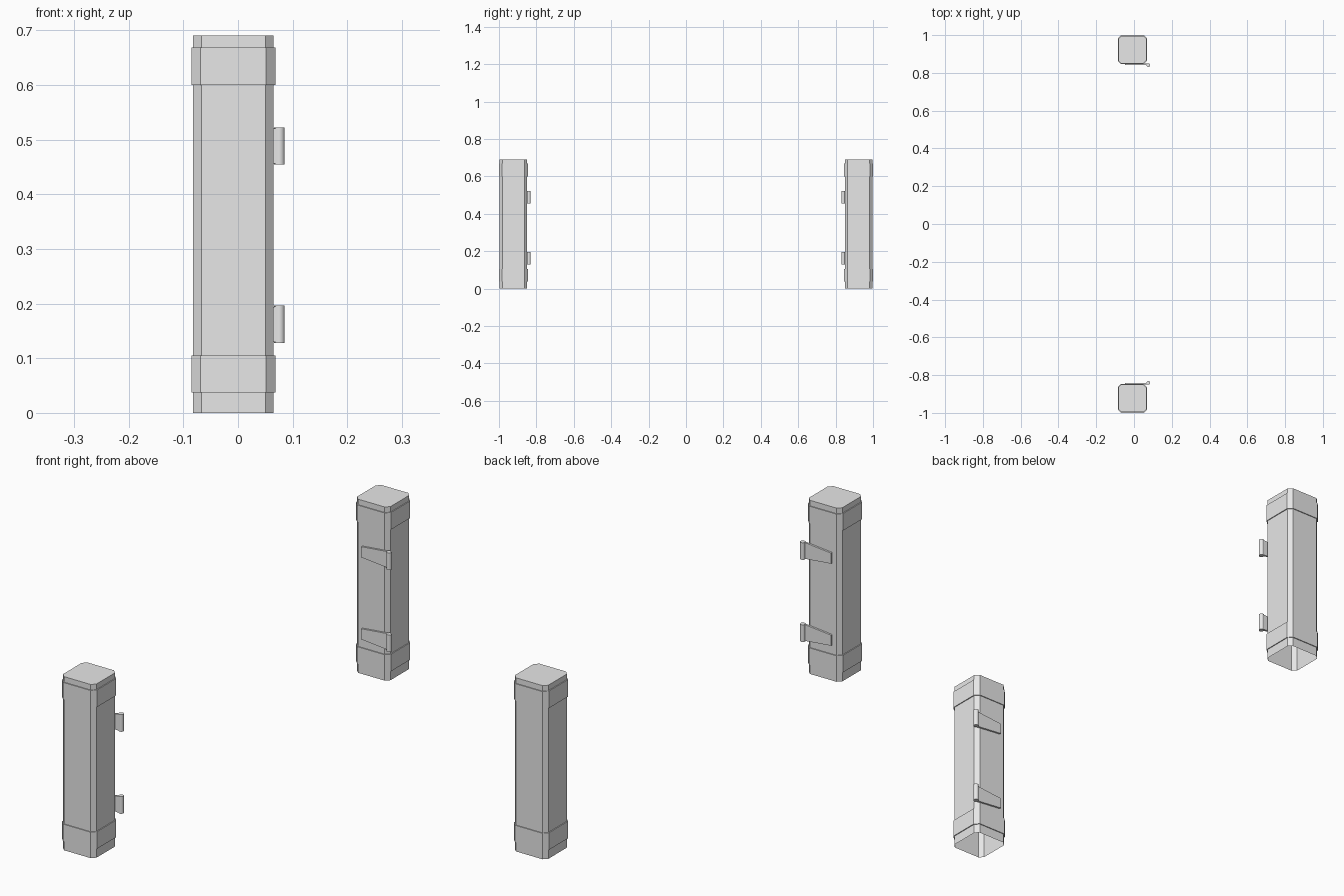
import bpy, bmesh, math
from mathutils import Matrix

cube = bpy.data.objects.get("Cube")
if cube:
    bpy.data.objects.remove(cube, do_unlink=True)

CX, CY = -0.0085, -0.923      # centre of the front post
BODY, BAND = 0.0735, 0.077    # half widths
BARREL_X, BARREL_Y = 0.0755, -0.841

grey = bpy.data.materials.new("light_grey")
grey.use_nodes = True
grey.diffuse_color = (0.8, 0.8, 0.8, 1)
grey.node_tree.nodes["Principled BSDF"].inputs["Base Color"].default_value = (0.8, 0.8, 0.8, 1)


def finish(name, bm):
    """Turn the bmesh into an object, mirrored from the front post to the back post."""
    bmesh.ops.recalc_face_normals(bm, faces=bm.faces)
    mesh = bpy.data.meshes.new(name)
    bm.to_mesh(mesh)
    bm.free()
    mesh.materials.append(grey)
    obj = bpy.data.objects.new(name, mesh)
    bpy.context.collection.objects.link(obj)
    mirror = obj.modifiers.new("mirror", 'MIRROR')
    mirror.use_axis = (False, True, False)
    mirror.use_mirror_merge = False
    return obj


def octagon(bm, half, z, cut):
    """Square outline with chamfered corners."""
    a, b = half, half - cut
    pts = [(a, -b), (a, b), (b, a), (-b, a), (-a, b), (-a, -b), (-b, -a), (b, -a)]
    return [bm.verts.new((CX + x, CY + y, z)) for x, y in pts]


def loft(bm, rings):
    for lower, upper in zip(rings, rings[1:]):
        for i in range(8):
            j = (i + 1) % 8
            bm.faces.new((lower[i], lower[j], upper[j], upper[i]))


# Post: capped on top, hollow and open below
bm = bmesh.new()
rings = [octagon(bm, BODY, z, 0.015) for z in (0, 0.69)]
loft(bm, rings)
bm.faces.new(rings[-1])
finish("post", bm)

# Raised collars near both ends
for name, low, high in (("lower_band", 0.037, 0.105), ("upper_band", 0.6, 0.668)):
    bm = bmesh.new()
    loft(bm, [octagon(bm, h, z, c) for h, z, c in
              ((BODY, low, 0.015), (BAND, low, 0.017), (BAND, high, 0.017), (BODY, high, 0.015))])
    finish(name, bm)

# Hinges: tapered leaf on the inner face, ending in a round barrel
for level, z in (("lower", 0.162), ("upper", 0.488)):
    bm = bmesh.new()
    outline = [(-0.048, -0.021), (BARREL_X, -0.033), (BARREL_X, 0.033), (-0.048, 0.021)]
    back, front = ([bm.verts.new((x, y, z + dz)) for x, dz in outline] for y in (-0.85, -0.842))
    bm.faces.new(back)
    bm.faces.new(front)
    for i in range(4):
        j = (i + 1) % 4
        bm.faces.new((back[i], back[j], front[j], front[i]))
    finish(level + "_hinge_leaf", bm)

    bm = bmesh.new()
    bmesh.ops.create_cone(bm, cap_ends=True, segments=16, radius1=0.01, radius2=0.01, depth=0.068,
                          matrix=Matrix.Translation((BARREL_X, BARREL_Y, z)))
    barrel = finish(level + "_hinge_barrel", bm)
    bpy.ops.object.select_all(action='DESELECT')
    barrel.select_set(True)
    bpy.context.view_layer.objects.active = barrel
    bpy.ops.object.shade_smooth_by_angle(angle=math.radians(40))
